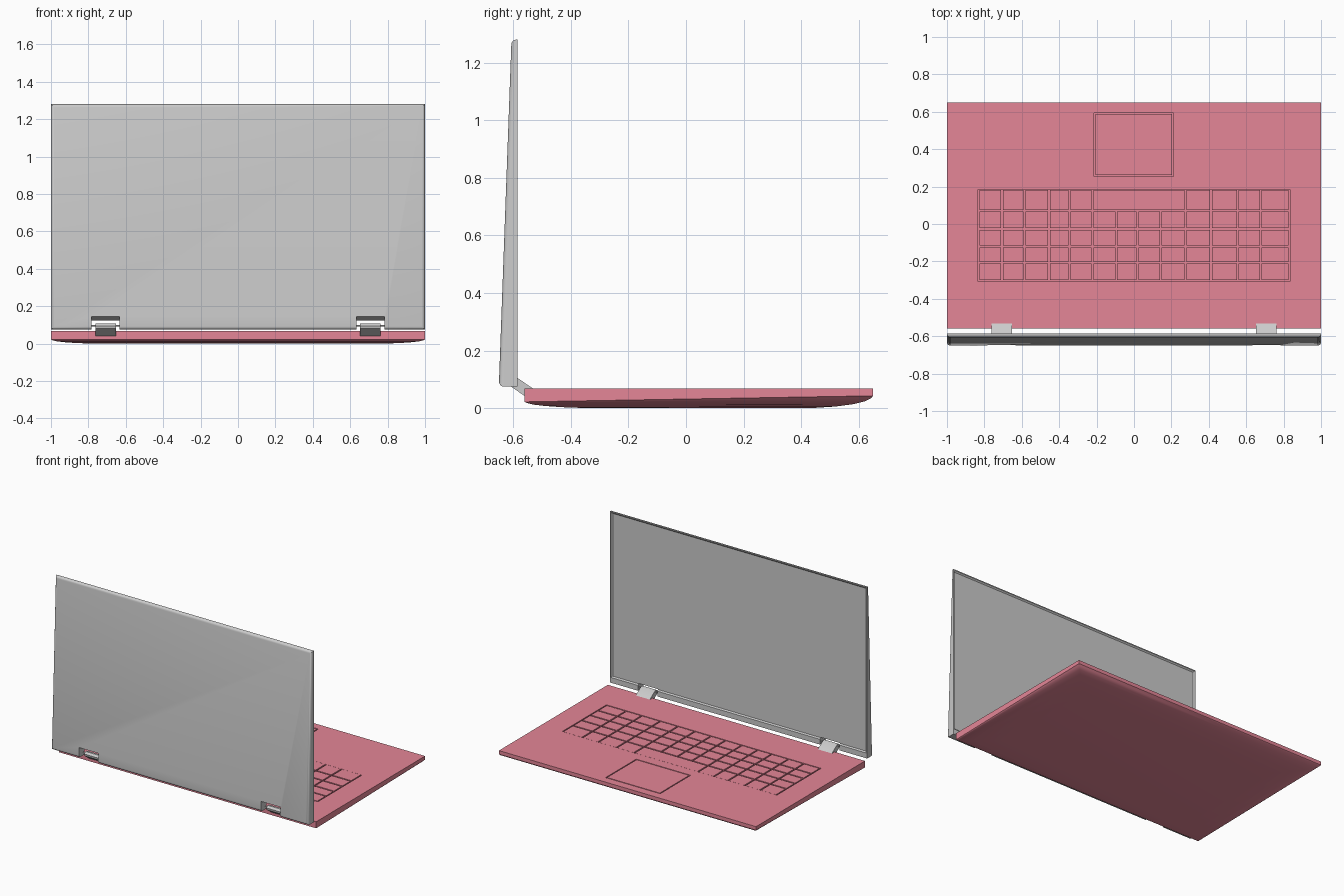
import bpy, bmesh

if "Cube" in bpy.data.objects:
    bpy.data.objects.remove(bpy.data.objects["Cube"])

pink = bpy.data.materials.new("pink")
pink.diffuse_color = (0.78, 0.24, 0.31, 1)
pink.use_nodes = True
pink.node_tree.nodes["Principled BSDF"].inputs["Base Color"].default_value = pink.diffuse_color


def make(name, bm, mat=None, smooth=True):
    bmesh.ops.recalc_face_normals(bm, faces=bm.faces[:])
    me = bpy.data.meshes.new(name)
    bm.to_mesh(me)
    bm.free()
    ob = bpy.data.objects.new(name, me)
    bpy.context.collection.objects.link(ob)
    if mat:
        me.materials.append(mat)
    bpy.ops.object.select_all(action='DESELECT')
    ob.select_set(True)
    bpy.context.view_layer.objects.active = ob
    if smooth:
        bpy.ops.object.shade_smooth_by_angle(angle=0.6)
    return ob


def add_box(bm, x0, x1, y0, y1, z0, z1):
    vs = bmesh.ops.create_cube(bm, size=1)["verts"]
    for v in vs:
        v.co = ((x0 + x1) / 2 + v.co.x * (x1 - x0),
                (y0 + y1) / 2 + v.co.y * (y1 - y0),
                (z0 + z1) / 2 + v.co.z * (z1 - z0))
    return vs


def add_prism(bm, prof, x0, x1):
    a = [bm.verts.new((x0, y, z)) for y, z in prof]
    b = [bm.verts.new((x1, y, z)) for y, z in prof]
    n = len(prof)
    for i in range(n):
        bm.faces.new((a[i], a[(i + 1) % n], b[(i + 1) % n], b[i]))
    bm.faces.new(a)
    bm.faces.new(b[::-1])


def cut(ob, bm):
    cutter = make("cutter", bm, smooth=False)
    cutter.hide_render = True
    m = ob.modifiers.new("cut", 'BOOLEAN')
    m.operation = 'DIFFERENCE'
    m.solver = 'EXACT'
    m.object = cutter
    bpy.ops.object.select_all(action='DESELECT')
    bpy.context.view_layer.objects.active = ob
    ob.select_set(True)
    while ob.modifiers[0] != m:
        bpy.ops.object.modifier_move_up(modifier="cut")
    bpy.ops.object.modifier_apply(modifier="cut")
    bpy.data.objects.remove(cutter)


BACK, FRONT, TOP = -0.56, 0.65, 0.068

# base: straight rim, belly curving in towards the flat bottom
bm = bmesh.new()


def ring(inset, zf):
    y0, y1 = BACK + inset, FRONT - inset
    return [bm.verts.new((x, y, zf(y))) for x, y in
            ((-1 + inset, y0), (1 - inset, y0), (1 - inset, y1), (-1 + inset, y1))]


def rim(y):
    return 0.022 + (y - BACK) / (FRONT - BACK) * 0.021


rings = [ring(0, lambda y: TOP)]
for d, f in ((0, 1), (0.008, 0.8), (0.03, 0.55), (0.07, 0.33), (0.13, 0.14), (0.22, 0)):
    rings.append(ring(d, lambda y, f=f: rim(y) * f))
for a, b in zip(rings, rings[1:]):
    for i in range(4):
        bm.faces.new((a[i], a[(i + 1) % 4], b[(i + 1) % 4], b[i]))
bm.faces.new(rings[0])
bm.faces.new(rings[-1])
base = make("base", bm, pink)

# keyboard well and touchpad recess
bm = bmesh.new()
add_box(bm, -0.835, 0.835, -0.308, 0.184, TOP - 0.015, TOP + 0.05)
add_box(bm, -0.214, 0.210, 0.254, 0.594, TOP - 0.015, TOP + 0.05)
cut(base, bm)

# keys, with a wide space bar in the row nearest the touchpad
cols = [-0.832, -0.705, -0.585, -0.455, -0.345, -0.222, -0.095,
        0.018, 0.143, 0.275, 0.412, 0.555, 0.678, 0.832]
rows = [-0.305, -0.207, -0.12, -0.026, 0.071, 0.188]
bm = bmesh.new()
for r, (y0, y1) in enumerate(zip(rows, rows[1:])):
    edges = [c for c in cols if not (r == 4 and -0.2 < c < 0.2)]
    for x0, x1 in zip(edges, edges[1:]):
        add_box(bm, x0 + 0.005, x1 - 0.005, y0 + 0.005, y1 - 0.005,
                TOP - 0.016, TOP)
make("keys", bm, pink, smooth=False)

# touchpad
bm = bmesh.new()
add_box(bm, -0.207, 0.203, 0.261, 0.587, TOP - 0.016, TOP)
make("touchpad", bm, pink, smooth=False)

# lid: tapered slab with rounded outer edges and a recessed screen
bm = bmesh.new()
INNER = -0.585
for v in add_box(bm, -1, 1, -0.65, INNER, 0.075, 1.28):
    if v.co.y < -0.6 and v.co.z > 1:
        v.co.y = -0.606
bm.normal_update()
inner = max(bm.faces, key=lambda f: f.normal.y)
for inset, depth in ((0.010, 0), (0.012, -0.008)):
    bmesh.ops.inset_region(bm, faces=[inner], thickness=inset, depth=depth)
    if depth == 0:
        for v in inner.verts:
            if v.co.z < 0.5:
                v.co.z += 0.03
outer = min(bm.faces, key=lambda f: f.normal.y)
bmesh.ops.bevel(bm, geom=list(outer.edges), offset=0.017, segments=4,
                profile=0.5, affect='EDGES')
lid = make("lid", bm)

# hinge notches through the lid's lower edge
bm = bmesh.new()
for s in (-1, 1):
    add_prism(bm, [(-0.7, 0.03), (-0.7, 0.17), (-0.645, 0.145), (-0.55, 0.105), (-0.55, 0.03)],
              s * 0.708 - 0.075, s * 0.708 + 0.075)
cut(lid, bm)

# hinge arms and pins
for s, side in ((-1, "left"), (1, "right")):
    bm = bmesh.new()
    add_prism(bm, [(-0.528, 0.066), (-0.59, 0.108), (-0.605, 0.108), (-0.618, 0.095),
                   (-0.615, 0.08), (-0.56, 0.042), (-0.54, 0.045)],
              s * 0.708 - 0.055, s * 0.708 + 0.055)
    make("hinge_arm_" + side, bm)
    bm = bmesh.new()
    circle = [(-0.603, 0.095), (-0.599, 0.099), (-0.595, 0.095), (-0.599, 0.091)]
    add_prism(bm, circle, s * 0.708 - 0.08, s * 0.708 + 0.08)
    make("hinge_pin_" + side, bm)
